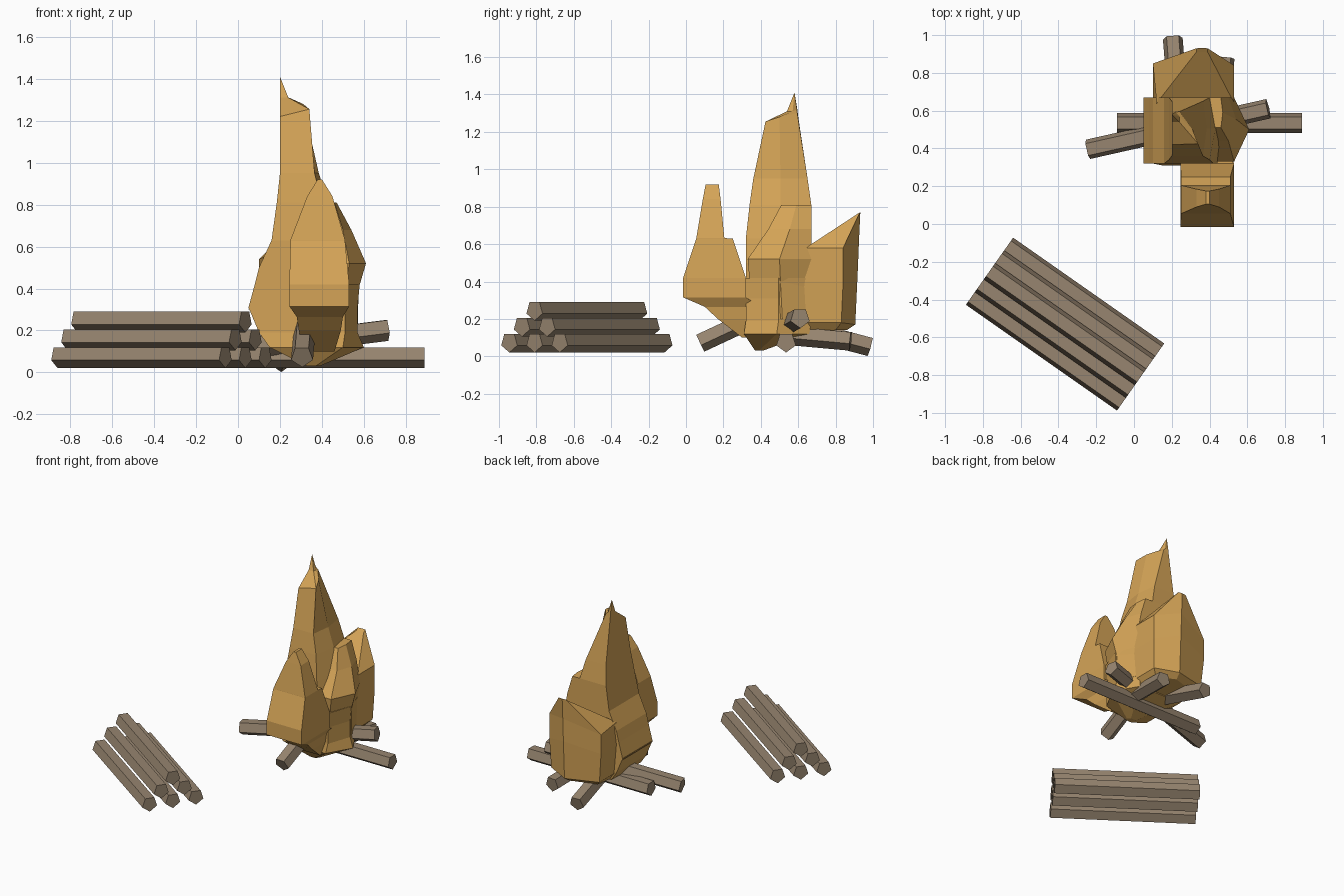
import bpy, bmesh, math
from mathutils import Vector

cube = bpy.data.objects.get("Cube")
if cube:
    bpy.data.objects.remove(cube, do_unlink=True)


def material(name, rgb):
    m = bpy.data.materials.new(name)
    m.use_nodes = True
    m.diffuse_color = (*rgb, 1)
    m.node_tree.nodes["Principled BSDF"].inputs["Base Color"].default_value = (*rgb, 1)
    return m


WOOD = material("brown wood", (0.31, 0.235, 0.16))
FIRE = material("amber flame", (0.66, 0.37, 0.095))


def loft(name, rings, mat):
    """Skin a stack of equal-length point rings and cap both ends."""
    bm = bmesh.new()
    loops = [[bm.verts.new(p) for p in ring] for ring in rings]
    n = len(loops[0])
    for a, b in zip(loops, loops[1:]):
        for i in range(n):
            j = (i + 1) % n
            bm.faces.new((a[i], a[j], b[j], b[i]))
    bm.faces.new(loops[0])
    bm.faces.new(loops[-1])
    bmesh.ops.remove_doubles(bm, verts=bm.verts, dist=0.002)
    bmesh.ops.recalc_face_normals(bm, faces=bm.faces)
    me = bpy.data.meshes.new(name)
    bm.to_mesh(me)
    bm.free()
    me.materials.append(mat)
    ob = bpy.data.objects.new(name, me)
    bpy.context.collection.objects.link(ob)
    return ob


def log(name, a, b, r=0.055):
    """Five-sided log from a to b with its flat side up."""
    a, b = Vector(a), Vector(b)
    d = (b - a).normalized()
    side = d.cross(Vector((0, 0, 1))).normalized()
    up = side.cross(d)
    angles = [math.radians(72 * k - 90) for k in range(5)]
    section = [r * (math.cos(t) * side + math.sin(t) * up) for t in angles]
    return loft(name, [[e + s for s in section] for e in (a, b)], WOOD)


def box_ring(z, x0, x1, y0, y1):
    return [(x0, y0, z), (x1, y0, z), (x1, y1, z), (x0, y1, z)]


def bulge_ring(z, x0, x1, y0, y1, bulge=0.06):
    """Rectangle whose +x side comes to a blunt point."""
    ym = (y0 + y1) / 2
    return [(x0, y0, z), (x1 - bulge, y0, z), (x1, ym, z),
            (x1 - bulge, y1, z), (x0, y1, z)]


# Stacked firewood: rows of three, two and one
along = Vector((0.40, -0.28, 0))
across = Vector((0.576, 0.817, 0))
for row in range(3):
    count = 3 - row
    for i in range(count):
        c = Vector((-0.365, -0.53, 0.0755 + 0.085 * row))
        c += across * 0.165 * (i - (count - 1) / 2)
        log(f"stacked_log_{row + 1}_{i + 1}", c - along, c + along)

# Logs under the fire
log("fire_log_long", (-0.09, 0.535, 0.0755), (0.89, 0.535, 0.0755))
log("fire_log_slanted", (-0.245, 0.395, 0.085), (0.71, 0.61, 0.205))
log("fire_log_front", (0.305, 0.075, 0.075), (0.32, 0.45, 0.25))
log("fire_log_back", (0.205, 0.985, 0.055), (0.24, 0.55, 0.17))
log("fire_log_back_side", (0.48, 0.88, 0.085), (0.45, 0.55, 0.115))

# Bowl-shaped foot of the fire
loft("flame_base", [
    bulge_ring(0.03, 0.33, 0.39, 0.37, 0.41, 0.02),
    bulge_ring(0.12, 0.15, 0.60, 0.31, 0.66, 0.10),
    bulge_ring(0.19, 0.10, 0.57, 0.32, 0.67),
    bulge_ring(0.31, 0.05, 0.57, 0.32, 0.67),
    bulge_ring(0.42, 0.08, 0.58, 0.32, 0.67),
], FIRE)

# Tall middle flame
loft("flame_tall", [
    bulge_ring(0.30, 0.05, 0.50, 0.32, 0.67),
    bulge_ring(0.50, 0.10, 0.50, 0.32, 0.67),
    bulge_ring(0.63, 0.16, 0.48, 0.32, 0.67),
    bulge_ring(0.81, 0.185, 0.43, 0.34, 0.67, 0.03),
    bulge_ring(0.95, 0.20, 0.385, 0.36, 0.65, 0.02),
    [(0.20, 0.42, 1.22), (0.34, 0.425, 1.255), (0.31, 0.50, 1.28),
     (0.24, 0.595, 1.30), (0.20, 0.60, 1.28)],
    [(0.20, 0.54, 1.31), (0.24, 0.54, 1.31), (0.24, 0.57, 1.31),
     (0.22, 0.593, 1.32), (0.20, 0.595, 1.32)],
    [(0.20, 0.58, 1.41)] * 5,
], FIRE)

# Side flame leaning against the tall one
loft("flame_side", [
    bulge_ring(0.20, 0.38, 0.57, 0.36, 0.67),
    bulge_ring(0.40, 0.38, 0.575, 0.34, 0.67),
    bulge_ring(0.52, 0.38, 0.61, 0.33, 0.67, 0.08),
    bulge_ring(0.68, 0.38, 0.54, 0.44, 0.67, 0.04),
    bulge_ring(0.81, 0.40, 0.47, 0.51, 0.67, 0.01),
], FIRE)

# Front flame with a shelf behind its tip
loft("flame_front", [
    box_ring(0.10, 0.31, 0.46, 0.30, 0.48),
    box_ring(0.20, 0.29, 0.49, 0.17, 0.48),
    box_ring(0.265, 0.28, 0.50, 0.10, 0.40),
    box_ring(0.315, 0.245, 0.53, -0.015, 0.32),
    box_ring(0.42, 0.245, 0.53, -0.015, 0.32),
    box_ring(0.63, 0.25, 0.51, 0.055, 0.25),
    box_ring(0.632, 0.25, 0.51, 0.055, 0.205),
    box_ring(0.84, 0.33, 0.45, 0.09, 0.185),
    box_ring(0.92, 0.38, 0.40, 0.105, 0.175),
], FIRE)

# Back flame, sweeping up to an outward tip
loft("flame_back", [
    [(0.16, 0.60, 0.12), (0.48, 0.60, 0.12), (0.48, 0.80, 0.14),
     (0.35, 0.86, 0.14), (0.16, 0.80, 0.14)],
    [(0.12, 0.60, 0.18), (0.52, 0.60, 0.18), (0.52, 0.83, 0.18),
     (0.36, 0.905, 0.17), (0.12, 0.84, 0.18)],
    [(0.10, 0.60, 0.40), (0.53, 0.60, 0.40), (0.53, 0.84, 0.40),
     (0.36, 0.918, 0.45), (0.10, 0.85, 0.40)],
    [(0.12, 0.64, 0.55), (0.53, 0.64, 0.58), (0.53, 0.84, 0.58),
     (0.36, 0.925, 0.62), (0.10, 0.85, 0.54)],
    [(0.33, 0.91, 0.755), (0.39, 0.91, 0.755), (0.39, 0.93, 0.77),
     (0.36, 0.932, 0.77), (0.33, 0.93, 0.77)],
], FIRE)
